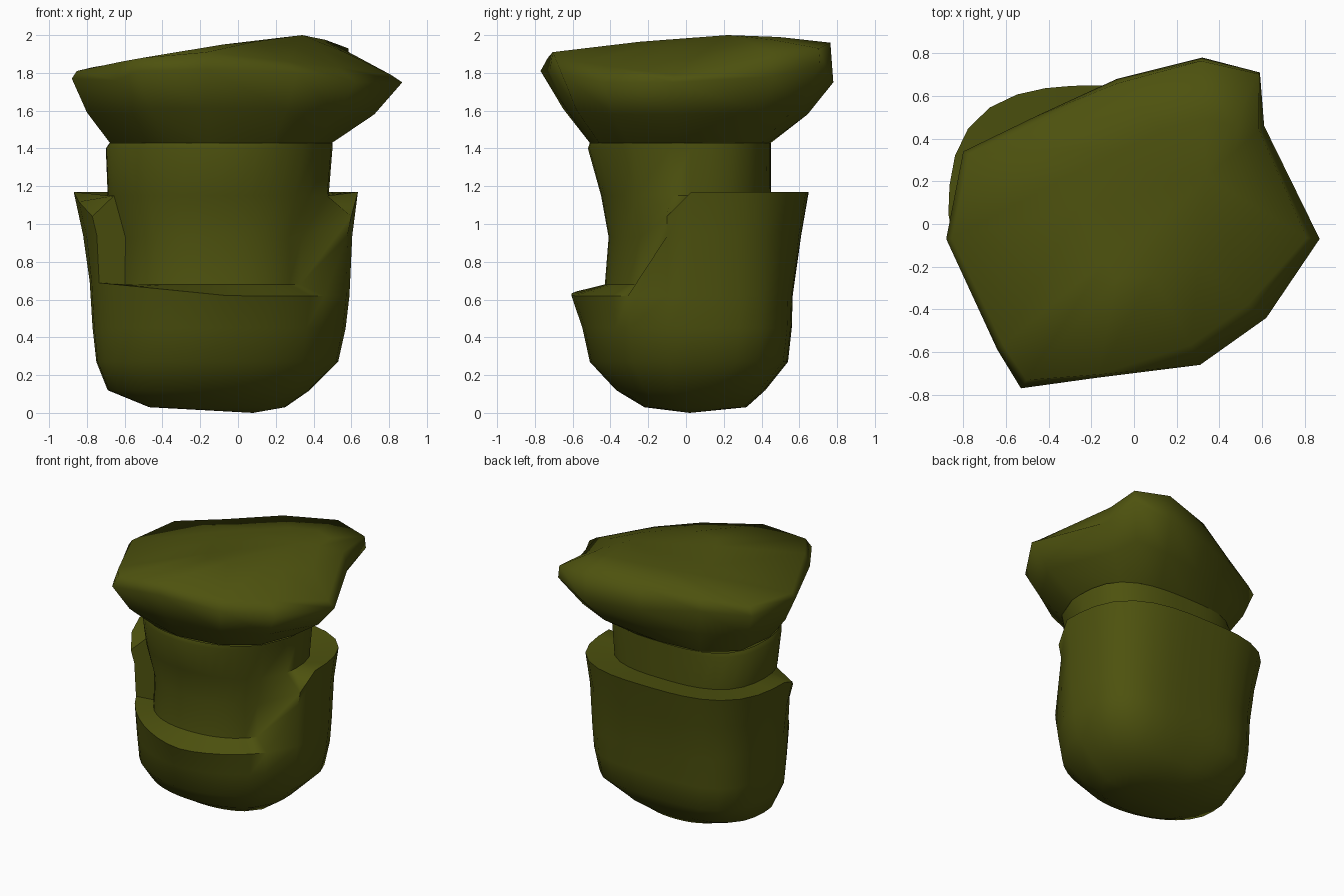
import bpy, bmesh, math

if "Cube" in bpy.data.objects:
    bpy.data.objects.remove(bpy.data.objects["Cube"])

olive = bpy.data.materials.new("dark_olive")
olive.diffuse_color = (0.075, 0.084, 0.0045, 1)
olive.use_nodes = True
olive.node_tree.nodes["Principled BSDF"].inputs["Base Color"].default_value = olive.diffuse_color
CX = -0.12  # shared centre of bowl and stem


def oval(deg, z, x0, x1, y0, y1, n_back, n_front):
    """Point at an angle on a squarish oval with the given bounds."""
    c, s = math.cos(math.radians(deg)), math.sin(math.radians(deg))
    a = x1 - CX if c > 0 else CX - x0
    b, n = (y1, n_back) if s > 0 else (-y0, n_front)
    r = (abs(c / a) ** n + abs(s / b) ** n) ** (-1 / n)
    return (CX + r * c, r * s, z)


def loft(name, columns, bottom=None, top=None, angle=50):
    """Skin a closed ring of vertical profiles, with optional end points."""
    bm = bmesh.new()
    cols = [[bm.verts.new(p) for p in col] for col in columns]
    vb = bm.verts.new(bottom) if bottom else None
    vt = bm.verts.new(top) if top else None
    for a, b in zip(cols, cols[1:] + cols[:1]):
        for i in range(len(a) - 1):
            bm.faces.new((a[i], b[i], b[i + 1], a[i + 1]))
        if vb:
            bm.faces.new((vb, b[0], a[0]))
        if vt:
            bm.faces.new((vt, a[-1], b[-1]))
    bmesh.ops.remove_doubles(bm, verts=bm.verts, dist=0.0005)
    bmesh.ops.recalc_face_normals(bm, faces=bm.faces)
    me = bpy.data.meshes.new(name)
    bm.to_mesh(me)
    bm.free()
    ob = bpy.data.objects.new(name, me)
    bpy.context.collection.objects.link(ob)
    me.materials.append(olive)
    bpy.ops.object.select_all(action='DESELECT')
    ob.select_set(True)
    bpy.context.view_layer.objects.active = ob
    bpy.ops.object.shade_smooth_by_angle(angle=math.radians(angle))
    return ob


# Bowl and stem: z, x0, x1, y0, y1, squareness at the back and at the front
BOWL = [(0.03, -0.47, 0.25, -0.22, 0.32, 2.3, 2.1),
        (0.12, -0.69, 0.38, -0.37, 0.42, 2.9, 2.0),
        (0.27, -0.75, 0.53, -0.51, 0.54, 3.5, 1.95),
        (0.45, -0.77, 0.57, -0.55, 0.56, 3.5, 1.85)]
LIP = (-0.785, 0.59, -0.61, 0.565, 3.4, 1.75)
WALL = [(0.94, -0.82, 0.605, -0.6, 0.61, 3.1, 1.6),
        (1.17, -0.87, 0.635, -0.6, 0.65, 3.0, 1.5)]
STEM = [(0.68, -0.62, 0.40, -0.43, 0.43, 2.6, 2.2),
        (0.93, -0.62, 0.42, -0.41, 0.44, 2.6, 2.2)]
NECK = [(1.15, -0.69, 0.48, -0.45, 0.45, 2.8, 2.1),
        (1.40, -0.70, 0.50, -0.52, 0.45, 2.9, 2.1),
        (1.43, -0.68, 0.50, -0.51, 0.45, 2.9, 2.2)]
R, L = -8, 197  # wall ends on the right and on the left


def body_column(deg, high):
    col = [oval(deg, *b) for b in BOWL]
    x, y, _ = oval(deg, 0, *LIP)
    col.append((x, y, 0.62 + 0.1 * max(0, -x - 0.05)))
    # high columns climb the back wall, low ones step in to the stem
    col += [oval(deg, *b) for b in (WALL if high else STEM)]
    if high:  # the wall top dips at both ends
        x, y, z = col[-1]
        dip = max(0, (deg - 180) / (L - 180), deg / R)
        col[-1] = (x, y, z - 0.13 * dip)
    return col + [oval(deg, *b) for b in NECK]


columns = [body_column(R + (L - R) * i / 20, True) for i in range(21)]
# the left end is a sharp step, the right end a slope
columns += [body_column(L + (332 - L) * i / 14, False) for i in range(15)]
loft("bowl_and_stem", columns, bottom=(0.08, 0.02, 0.0), angle=50)

# Cap: irregular rim (x, y, z), then inset and height of the crown edge
RIM = [(-0.88, -0.07, 1.77, 0.97, 1.81), (-0.80, 0.34, 1.77, 0.96, 1.83),
       (-0.47, 0.50, 1.78, 0.96, 1.87), (-0.08, 0.68, 1.76, 0.97, 1.93),
       (0.32, 0.78, 1.75, 0.98, 1.96), (0.59, 0.71, 1.84, 0.99, 1.93),
       (0.61, 0.46, 1.78, 0.96, 1.91), (0.87, -0.07, 1.75, 0.93, 1.79),
       (0.62, -0.44, 1.75, 0.86, 1.83), (0.31, -0.66, 1.80, 0.86, 1.86),
       (-0.17, -0.72, 1.82, 0.98, 1.91), (-0.53, -0.77, 1.81, 0.95, 1.88),
       (-0.64, -0.59, 1.76, 0.96, 1.86)]
PEAK = (0.34, 0.22, 2.0)
cap_columns = []
for x, y, z, k, top in RIM:
    neck = oval(math.degrees(math.atan2(y, x - CX)), *NECK[-1])
    mid = [t * p + (1 - t) * q
           for t, p, q in zip((0.6, 0.6, 0.47), (x, y, z), neck)]
    edge = (x * k, y * k, top)
    inner = [0.5 * p + 0.5 * q for p, q in zip(edge, PEAK)]
    inner[2] += 0.01
    cap_columns.append([neck, mid, (x, y, z), edge, inner])
loft("cap", cap_columns, top=PEAK, angle=85)
